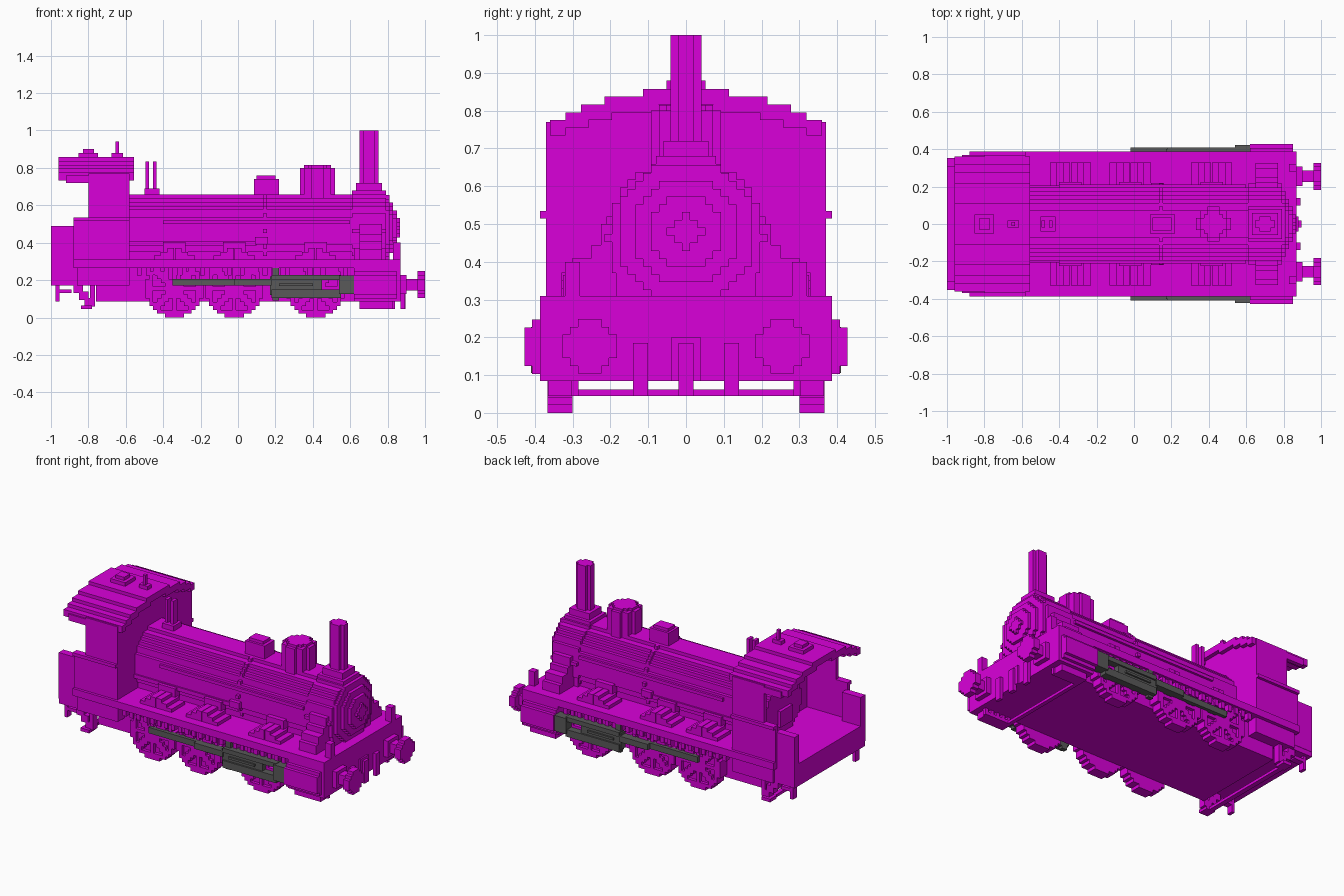
import bpy, bmesh, math
from mathutils import Vector

if "Cube" in bpy.data.objects:
    bpy.data.objects.remove(bpy.data.objects["Cube"])

BLOCK = .0206    # size of one block
DECK = .31       # top of the running board
BASE = .085      # underside of the chassis
STEP = .045      # underside of the steps
WALL = .37       # half width of the cab
EDGE = .387      # half width of the running board
FRAME = .3       # half width of the chassis
CAB = -.58       # front of the cab
BOILER = .463    # height of the boiler axis
DOOR = .48       # height of the smokebox door
ROD = .41        # outer side of the motion
BEAM = .87       # front of the running board


def material(name, rgb):
    m = bpy.data.materials.new(name)
    m.use_nodes = True
    m.diffuse_color = (*rgb, 1)
    m.node_tree.nodes["Principled BSDF"].inputs["Base Color"].default_value = (*rgb, 1)
    return m


MAGENTA = material("magenta", (.7, 0, .7))
GREY = material("dark grey", (.1, .1, .1))


def finish(name, bm, mat):
    bmesh.ops.remove_doubles(bm, verts=bm.verts, dist=.0001)
    bmesh.ops.recalc_face_normals(bm, faces=bm.faces)
    mesh = bpy.data.meshes.new(name)
    bm.to_mesh(mesh)
    bm.free()
    mesh.materials.append(mat)
    obj = bpy.data.objects.new(name, mesh)
    bpy.context.collection.objects.link(obj)


def box(name, x, y, z, mat=MAGENTA):
    bm = bmesh.new()
    bmesh.ops.create_cube(bm, size=1)
    for v in bm.verts:
        v.co = Vector([low if c < 0 else high for (low, high), c in zip((x, y, z), v.co)])
    finish(name, bm, mat)


def middle(name, x, half, z):
    box(name, x, (-half, half), z)


def pair(name, x, y, z, mat=MAGENTA):
    box("left_" + name, x, y, z, mat)
    box("right_" + name, x, (-y[1], -y[0]), z, mat)


def blocks(name, axis, span, centre, reach, rule):
    """Stepped slab: square cells picked by a rule, extruded along an axis."""
    n = math.ceil(reach / BLOCK)
    steps = range(-n, n + 1)
    cells = {(i, j) for i in steps for j in steps if rule(i * BLOCK, j * BLOCK)}
    bm = bmesh.new()
    direction = "xyz".index(axis)

    def point(corner, w):
        p = [c + k * BLOCK for c, k in zip(centre, corner)]
        p.insert(direction, w)
        return bm.verts.new(p)

    start, end = span
    for i, j in cells:
        left, right, low, high = i - .5, i + .5, j - .5, j + .5
        a, b, c, d = (left, low), (right, low), (right, high), (left, high)
        for w in span:
            bm.faces.new([point(p, w) for p in (a, b, c, d)])
        sides = {(i, j - 1): (a, b), (i + 1, j): (b, c), (i, j + 1): (c, d), (i - 1, j): (d, a)}
        for neighbour, (p, q) in sides.items():
            if neighbour not in cells:
                bm.faces.new([point(p, start), point(q, start), point(q, end), point(p, end)])
    finish(name, bm, MAGENTA)


def disc(name, axis, span, centre, radius):
    blocks(name, axis, span, centre, radius, lambda u, v: math.hypot(u, v) < radius)


# Chassis and running board
middle("chassis", (-.76, .64), FRAME, (BASE, DECK))
middle("running_board", (-.88, BEAM), EDGE, (.265, DECK))
middle("rear_floor", (-1, -.76), .35, (.17, DECK))
pair("valance", (-.86, CAB), (FRAME, .365), (.17, DECK))
for k in range(24):
    x = CAB + .04 + k * .048
    pair("valance_tooth", (x, x + .025), (.34, .375), (.225, DECK - .02))

# Front end with cylinders in stepped tiers
middle("front_block", (.62, BEAM), EDGE, (BASE, DECK - .01))
for half, rise in ((.407, .072), (.428, .051)):
    pair("cylinder", (.62, .85), (FRAME, half), (.175 - rise, .175 + rise))
for k in range(5):
    x = .66 + k * .04
    pair("front_step_post", (x, x + .02), (.285, .305), (STEP, BASE))
middle("front_step_bar", (.65, .675), FRAME, (STEP, .062))
pair("front_step", (.65, .83), (.285, .365), (STEP, .065))
pair("front_step_side", (.65, .83), (.305, .365), (STEP, BASE))
pair("guard_iron", (BEAM, .89), (.1, .14), (STEP, .185))
middle("coupling_plate", (BEAM, .88), .04, (BASE, .2))
middle("coupling_hook", (BEAM, .895), .02, (STEP, .185))
pair("front_lamp", (.83, BEAM), (.28, .32), (DECK, .4))

# Wheels with spokes, and buffers on each side
def spoked(u, v):
    r = math.hypot(u, v)
    near_spoke = abs(math.sin(4 * math.atan2(v, u))) * r < .06
    return r < .152 and (r > .125 or r < .05 or near_spoke)


AXLES = (-.34, -.02, .415)
AXLE_HEIGHT = BLOCK * 7.5
for side, name in ((1, "left"), (-1, "right")):
    buffer = (side * .255, .176)
    disc(name + "_buffer_collar", "x", (BEAM, .9), buffer, .06)
    disc(name + "_buffer_shaft", "x", (BEAM, .97), buffer, .035)
    disc(name + "_buffer_head", "x", (.96, 1), buffer, .07)
    for x in AXLES:
        axle = (x, AXLE_HEIGHT)
        blocks(name + "_wheel", "y", (side * FRAME, side * .367), axle, .15, spoked)
        disc(name + "_wheel_web", "y", (side * FRAME, side * .347), axle, .135)

# Stepped splashers over the wheels
for x in AXLES:
    for tier in range(3):
        for end in (-1, 1):
            mid = x + end * (.092 - tier * .036)
            pair("splasher_step", (mid - .018, mid + .018), (.2, .33),
                 (DECK, DECK + BLOCK * (tier + 1)))
    pair("splasher_bracket", (x - .06, x + .06), (.18, .225), (DECK, .405))

# Side rods and motion frame
pair("rod_rear", (-.35, 0), (.36, EDGE), (.17, .207), GREY)
pair("rod_front", (-.02, .18), (.36, ROD), (.17, .207), GREY)
pair("motion_lower_beam", (.18, .55), (.36, ROD), (.105, .15), GREY)
pair("motion_upper_beam", (.18, .55), (.36, ROD), (.2, .228), GREY)
pair("motion_core", (.17, .45), (.36, .4), (.12, .22), GREY)
pair("motion_slide", (.22, .4), (.36, ROD), (.168, .182), GREY)
pair("motion_hanger", (.185, .22), (.36, EDGE), (.09, .268), GREY)
pair("motion_end", (.54, .627), (.36, .422), (.126, .224), GREY)

# Boiler, bands and handrails
axis = (0, BOILER)
disc("boiler", "x", (CAB, .64), axis, .2)
middle("boiler_bed", (CAB, .64), .165, (DECK, .4))
disc("boiler_band", "x", (.135, .155), axis, .207)
pair("handrail", (-.4, .6), (.19, .21), (.5, .52))
pair("side_pipe", (CAB, .1), (.17, .205), (.385, .41))
pair("side_valve", (.09, .16), (.19, .22), (.39, .43))

# Smokebox, saddle and door
disc("smokebox", "x", (.61, .79), axis, .207)
for half, top in ((.325, .365), (FRAME, .41), (.25, .445), (.225, .5)):
    middle("smokebox_saddle", (.65, .77), half, (DECK, top))
middle("smokebox_bed", (.62, .79), .185, (DECK, .41))
for name, depth, radius in (("smokebox_front", .81, .185), ("smokebox_door", .83, .14),
                            ("door_centre", .85, .1), ("door_knob", .865, .042)):
    disc(name, "x", (depth - .03, depth), (0, DOOR), radius)

# Chimney and domes
middle("chimney_base", (.61, .79), .08, (.64, .68))
middle("chimney_collar", (.63, .77), .06, (.64, .72))
middle("chimney", (.65, .75), .021, (.7, 1))
middle("chimney_cross", (.67, .73), .041, (.7, 1))
middle("sand_dome", (BASE, .22), .05, (.64, .74))
middle("sand_dome_cap", (.1, .2), .035, (.7, .758))
disc("steam_dome", "z", (.64, .8), (.425, 0), .09)
disc("steam_dome_cap", "z", (.79, .815), (.425, 0), .07)

# Whistles in front of the cab
middle("whistle_base", (-.5, -.42), .04, (.64, .69))
for x in (-.485, -.445):
    middle("whistle", (x - .01, x + .01), .02, (.64, .835))


# Cab with arched shell roof
def arch(y):
    return .8545 - .09 * (y / WALL) ** 2


def in_roof(y, z):
    skirt = abs(y) > .34 and z > .14
    height = z + .6
    return abs(y) < WALL and height < arch(y) and (height > arch(y) - STEP or skirt)


def in_front_wall(y, z):
    return abs(y) < WALL and DECK - .6 < z < arch(y) - .6


blocks("cab_roof", "x", (-.96, -.555), (0, .6), WALL, in_roof)
blocks("cab_front", "x", (-.6, CAB), (0, .6), WALL, in_front_wall)
pair("cab_side", (-.8, CAB), (.345, WALL), (DECK, .77))
pair("cab_roof_bracket", (-.92, -.8), (.345, WALL), (.72, .76))
pair("cab_lower_side", (-.88, -.79), (.345, WALL), (DECK, .53))
pair("cab_ledge", (-.88, CAB), (.345, EDGE), (.515, .535))
pair("rear_side_panel", (-1, -.87), (.305, .352), (.2, .49))
disc("boiler_backhead", "x", (-.68, CAB), axis, .17)
middle("firebox_door", (-.7, CAB), .06, (.36, .46))
disc("roof_vent", "z", (.85, .88), (-.8, 0), .06)
middle("roof_vent_cap", (-.83, -.77), .03, (.85, .9))
middle("roof_whistle_foot", (-.675, -.615), .02, (.85, .88))
middle("roof_whistle", (-.655, -.635), .01, (.85, .94))

# Rear steps and hanging brackets
pair("rear_hanger", (-.975, -.955), (.29, .33), (BASE, .18))
pair("rear_hanger_foot", (-.975, -.89), (.29, .33), (.13, .15))
for k in range(3):
    x, z = -.88 + k * .03, .13 - k * .035
    pair("rear_step_iron", (x, x + .05), (FRAME, .345), (z, z + STEP))
pair("rear_step", (-.84, -.78), (FRAME, .365), (STEP, .065))
pair("rear_step_strut", (-.79, -.765), (FRAME, .345), (.06, .17))
middle("rear_step_bar", (-.83, -.8), FRAME, (STEP, .062))
